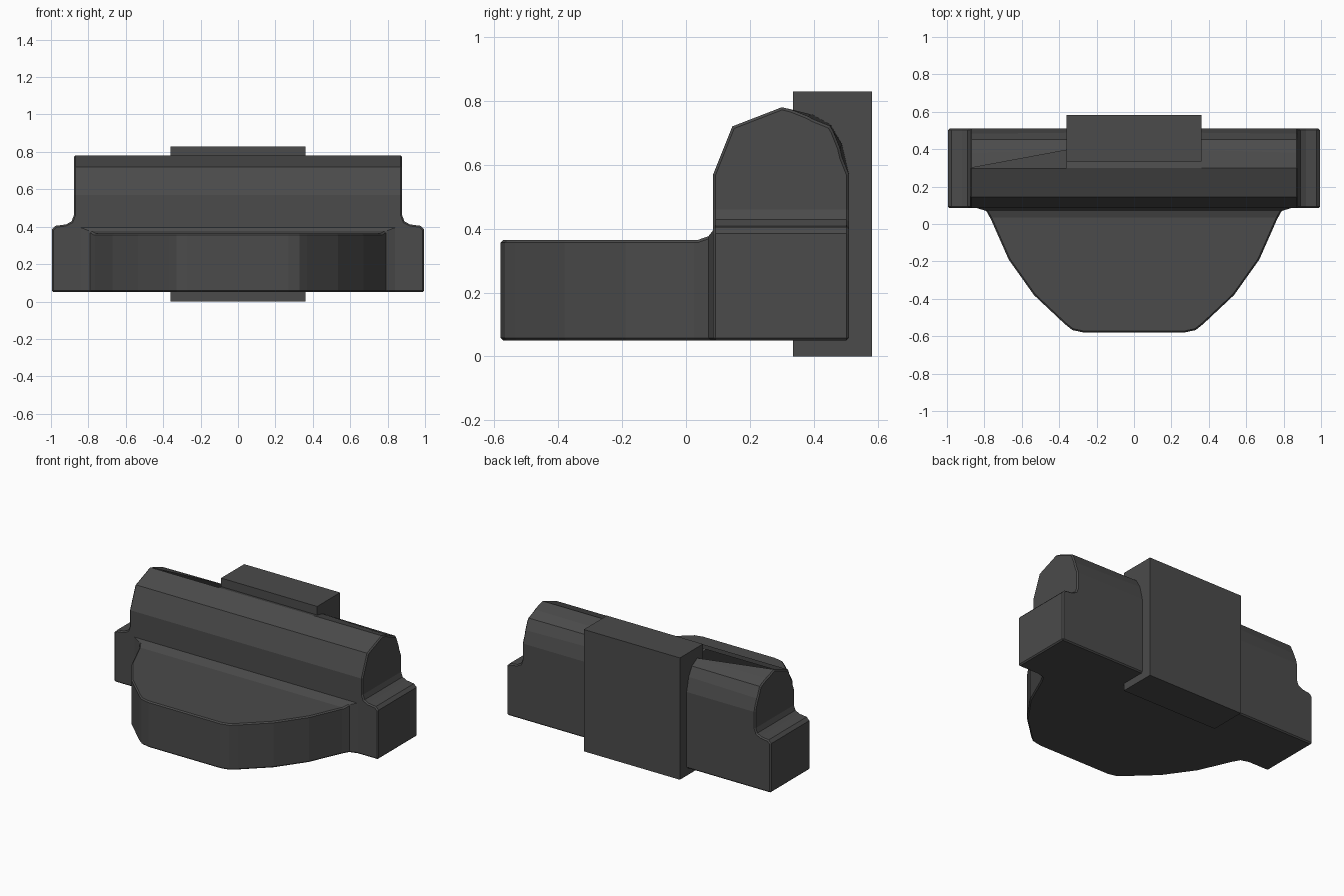
import bpy
import bmesh

if "Cube" in bpy.data.objects:
    bpy.data.objects.remove(bpy.data.objects["Cube"])

dark = bpy.data.materials.new("dark_grey")
dark.diffuse_color = (0.07, 0.07, 0.07, 1)
dark.use_nodes = True
dark.node_tree.nodes["Principled BSDF"].inputs["Base Color"].default_value = dark.diffuse_color


def loft(name, rings):
    """Closed solid through a list of equal-length point rings."""
    bm = bmesh.new()
    loops = [[bm.verts.new(p) for p in ring] for ring in rings]
    n = len(loops[0])
    for a, b in zip(loops, loops[1:]):
        for i in range(n):
            j = (i + 1) % n
            bm.faces.new((a[i], a[j], b[j], b[i]))
    bm.faces.new(loops[0])
    bm.faces.new(loops[-1])
    bmesh.ops.recalc_face_normals(bm, faces=bm.faces)
    mesh = bpy.data.meshes.new(name)
    bm.to_mesh(mesh)
    bm.free()
    obj = bpy.data.objects.new(name, mesh)
    bpy.context.collection.objects.link(obj)
    obj.data.materials.append(dark)
    return obj


def mirrored(half):
    """Complete a right-hand outline with its left-hand mirror image."""
    return half + [(-x, v) for x, v in reversed(half)]


def apply_modifier(obj, kind, **settings):
    mod = obj.modifiers.new(kind, kind)
    for key, value in settings.items():
        setattr(mod, key, value)
    bpy.context.view_layer.objects.active = obj
    bpy.ops.object.modifier_apply(modifier=mod.name)


def combine(obj, other, operation):
    apply_modifier(obj, 'BOOLEAN', object=other, operation=operation, solver='EXACT')
    bpy.data.objects.remove(other, do_unlink=True)


# Main body: faceted hump, slightly rounder at the back towards the middle
end_section = [(0.085, 0.05), (0.51, 0.05), (0.51, 0.57), (0.48, 0.645), (0.45, 0.72),
               (0.375, 0.75), (0.30, 0.78), (0.145, 0.72), (0.085, 0.57)]
mid_section = list(end_section)
mid_section[3:6] = [(0.488, 0.665), (0.453, 0.725), (0.395, 0.757)]
body = loft("body", [[(x, y, z) for y, z in sec] for x, sec in
                     ((-1.1, end_section), (-0.36, mid_section),
                      (0.36, mid_section), (1.1, end_section))])

# Front silhouette with coved shoulders trims the ends of the body
shoulder = mirrored([(0.995, 0.05), (0.995, 0.385), (0.975, 0.405), (0.92, 0.412),
                     (0.89, 0.428), (0.878, 0.46), (0.878, 0.9)])
trim = loft("end_trim", [[(x, y, z) for x, z in shoulder] for y in (-0.2, 0.8)])
combine(body, trim, 'INTERSECT')

# Front shelf: tapered plan with a small cove where it meets the hump
plan = mirrored([(0.84, 0.2), (0.84, 0.085), (0.79, 0.07), (0.765, 0.025), (0.67, -0.19),
                 (0.535, -0.38), (0.37, -0.535), (0.33, -0.567), (0.27, -0.58)])
shelf = loft("shelf", [[(x, y, z) for x, y in plan] for z in (0.0, 0.6)])
side = [(-0.7, 0.05), (0.19, 0.05), (0.19, 0.395), (0.085, 0.395),
        (0.07, 0.376), (0.035, 0.364), (-0.7, 0.364)]
side_trim = loft("shelf_trim", [[(x, y, z) for y, z in side] for x in (-1, 1)])
combine(shelf, side_trim, 'INTERSECT')
combine(body, shelf, 'UNION')

# Narrow chamfer on the sharp outer edges
apply_modifier(body, 'BEVEL', width=0.008, segments=1, limit_method='ANGLE', angle_limit=1.0)

# Back plate
plate_outline = mirrored([(0.362, 0.335), (0.362, 0.583)])
loft("back_plate", [[(x, y, z) for x, y in plate_outline] for z in (0.0, 0.83)])
